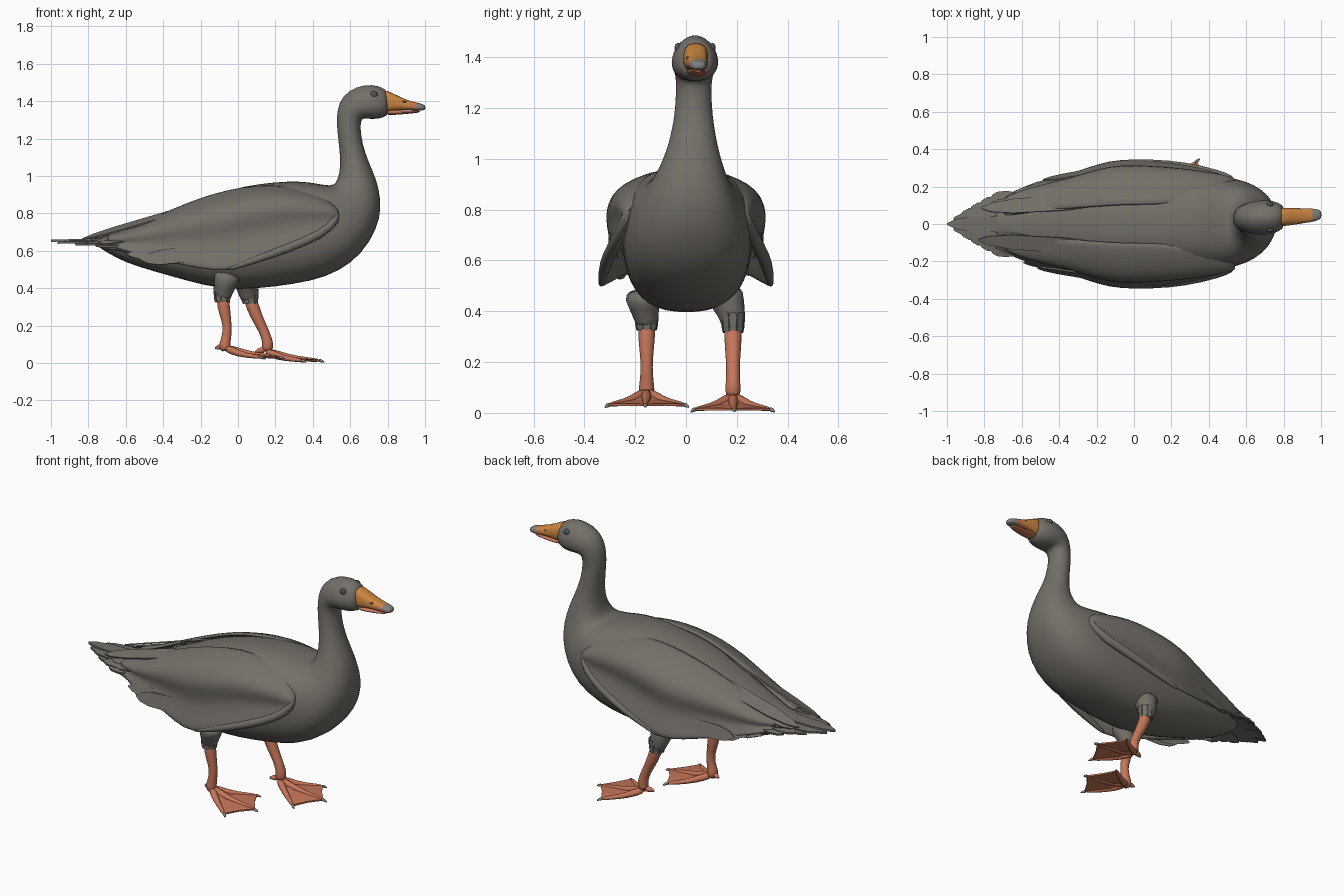
import bpy, bmesh, math, random
from mathutils import Vector

if "Cube" in bpy.data.objects:
    bpy.data.objects.remove(bpy.data.objects["Cube"])
random.seed(4)


def material(name, rgb):
    m = bpy.data.materials.new(name)
    m.diffuse_color = (*rgb, 1)
    m.use_nodes = True
    m.node_tree.nodes["Principled BSDF"].inputs["Base Color"].default_value = m.diffuse_color
    return m


GREY = material("feather grey", (0.172, 0.158, 0.138))
ORANGE = material("beak orange", (0.62, 0.24, 0.05))
PINK = material("leg pink orange", (0.56, 0.18, 0.10))
NAIL = material("nail grey", (0.22, 0.22, 0.21))
DARK = material("eye dark", (0.085, 0.09, 0.09))


def finish(name, bm, mats, smooth=True, subsurf=0, thick=0, rule=None):
    bmesh.ops.recalc_face_normals(bm, faces=bm.faces)
    for f in bm.faces:
        f.smooth = smooth
        if rule:
            f.material_index = rule(f.calc_center_median())
    me = bpy.data.meshes.new(name)
    bm.to_mesh(me)
    bm.free()
    for m in mats:
        me.materials.append(m)
    ob = bpy.data.objects.new(name, me)
    bpy.context.collection.objects.link(ob)
    if thick:
        mod = ob.modifiers.new("thickness", 'SOLIDIFY')
        mod.thickness, mod.offset = thick, 0
    if subsurf:
        mod = ob.modifiers.new("smooth", 'SUBSURF')
        mod.levels = mod.render_levels = subsurf
    return ob


def skin(bm, rings):
    """Join closed rings of points into a capped tube."""
    vs = [[bm.verts.new(p) for p in r] for r in rings]
    n = len(vs[0])
    for a, b in zip(vs, vs[1:]):
        for i in range(n):
            j = (i + 1) % n
            bm.faces.new((a[i], a[j], b[j], b[i]))
    bm.faces.new(vs[0])
    bm.faces.new(vs[-1])


def power(v, e):
    return math.copysign(abs(v) ** e, v)


def loft(name, stations, mats, n=20, rule=None, shape=lambda x, z, hw: (1, 0)):
    """Each station: upper x, z, lower x, z, half width, centre y.
    shape gives the squareness exponent and how much wider the underside is."""
    rings = []
    for xt, zt, xb, zb, hw, yc in stations:
        e, pear = shape(xt, zt, hw)
        ring = []
        for i in range(n):
            a = math.tau * i / n
            c, s = power(math.cos(a), e), power(math.sin(a), e)
            k = (1 + c) / 2
            ring.append((xb + (xt - xb) * k, yc + hw * s * (1 - pear * c), zb + (zt - zb) * k))
        rings.append(ring)
    bm = bmesh.new()
    skin(bm, rings)
    return finish(name, bm, mats, subsurf=1, rule=rule)


def tube(name, pts, mat, n=12):
    """Round tube along x, y, z, radius points."""
    P = [Vector(p[:3]) for p in pts]
    rings = []
    for i, p in enumerate(P):
        d = (P[min(i + 1, len(P) - 1)] - P[max(i - 1, 0)]).normalized()
        a = d.cross(Vector((0, 1, 0))).normalized()
        b = a.cross(d)
        rings.append([p + pts[i][3] * (a * math.cos(t) + b * math.sin(t))
                      for t in (math.tau * k / n for k in range(n))])
    bm = bmesh.new()
    skin(bm, rings)
    return finish(name, bm, [mat], subsurf=1)


def feather(bm, base, tip, width, normal):
    base, tip = Vector(base), Vector(tip)
    side = (tip - base).cross(Vector(normal)).normalized() * width / 2
    prev = None
    for t, w in ((0, .6), (.35, 1), (.75, .95), (.92, .6), (1, .08)):
        c = base.lerp(tip, t)
        cur = [bm.verts.new(c - side * w), bm.verts.new(c + side * w)]
        if prev:
            bm.faces.new((prev[0], prev[1], cur[1], cur[0]))
        prev = cur


def goose_shape(x, z, hw):
    if z > 1.33:
        return 1, .13               # head: jaw wider than crown
    return (.8 if hw > .2 else .88 if hw > .12 else 1), 0


# body, neck and head in one skin
loft("body_neck_head", [
    (-.76, .665, -.76, .63, .05, 0), (-.70, .68, -.70, .59, .09, 0),
    (-.60, .70, -.60, .535, .135, 0), (-.45, .76, -.45, .49, .18, 0),
    (-.25, .86, -.28, .44, .22, 0), (-.05, .93, -.08, .39, .24, 0),
    (.12, .962, .10, .395, .255, .005), (.27, .975, .30, .42, .258, .005),
    (.38, .97, .47, .455, .255, .005), (.45, .955, .615, .535, .24, .008),
    (.49, .95, .71, .65, .21, .01), (.515, .955, .762, .77, .172, .015),
    (.535, .985, .764, .88, .138, .02), (.545, 1.04, .742, .98, .11, .025),
    (.546, 1.10, .70, 1.07, .09, .028), (.538, 1.18, .665, 1.17, .074, .03),
    (.526, 1.28, .652, 1.27, .069, .03), (.53, 1.36, .662, 1.31, .073, .032),
    (.558, 1.43, .69, 1.306, .085, .034), (.63, 1.48, .73, 1.304, .094, .035),
    (.72, 1.492, .765, 1.308, .088, .036), (.775, 1.472, .79, 1.32, .07, .037),
    (.80, 1.455, .805, 1.33, .055, .038)], [GREY], 24, shape=goose_shape)

# beak: orange above, pink towards the tip, grey nail
loft("upper_beak", [
    (.775, 1.46, .775, 1.335, .05, .037), (.80, 1.457, .80, 1.34, .05, .038),
    (.84, 1.437, .84, 1.35, .047, .04), (.88, 1.417, .88, 1.353, .043, .042),
    (.92, 1.402, .92, 1.352, .039, .045), (.955, 1.393, .955, 1.35, .036, .047),
    (.985, 1.386, .985, 1.35, .03, .049), (1.003, 1.376, 1.003, 1.354, .018, .05)],
    [ORANGE, PINK, NAIL], 16,
    lambda c: 2 if c.x > .965 else 1 if c.x > .9 and c.z < 1.38 else 0,
    lambda x, z, hw: (.75, .05))
loft("lower_beak", [
    (.785, 1.36, .785, 1.322, .043, .038), (.86, 1.352, .86, 1.328, .038, .041),
    (.93, 1.35, .93, 1.334, .032, .045), (.975, 1.352, .975, 1.34, .02, .048)], [PINK], 12)


# eyes and nostrils
def ball(name, loc, scale, mat):
    bm = bmesh.new()
    bmesh.ops.create_uvsphere(bm, u_segments=16, v_segments=10, radius=1)
    for v in bm.verts:
        v.co = Vector((v.co.x * scale[0], v.co.y * scale[1], v.co.z * scale[2])) + Vector(loc)
    finish(name, bm, [mat])


# wing cross-section from the back to the lower edge, as fractions of width and height
SECTION = [(0, 0), (.27, .05), (.62, .14), (.82, .26), (.87, .38), (.82, .50),
           (.80, .62), (.86, .76), (.94, .89), (1, 1)]

for s, label in ((-1, "right"), (1, "left")):
    ball(label + "_eye", (.727, .036 + s * .068, 1.437), (.019, .013, .019), DARK)
    ball(label + "_nostril", (.885, .042 + s * .033, 1.397), (.016, .008, .006), DARK)

    # folded wing: creased sheet flaring away from the body
    wing = [(.54, .215, .80, .232, .76), (.50, .18, .86, .262, .70), (.40, .14, .91, .29, .655),
            (.25, .11, .945, .32, .60), (.10, .10, .95, .335, .545), (-.07, .10, .92, .345, .485),
            (-.20, .09, .88, .315, .505), (-.35, .08, .82, .26, .535), (-.50, .07, .75, .22, .57),
            (-.62, .05, .70, .185, .605), (-.70, .04, .68, .14, .63)]
    bm = bmesh.new()
    rows = [[bm.verts.new((x, s * (yt + (yb - yt) * u), zt + (zb - zt) * v)) for u, v in SECTION]
            for x, yt, zt, yb, zb in wing]
    for a, b in zip(rows, rows[1:]):
        for k in range(len(SECTION) - 1):
            bm.faces.new((a[k], a[k + 1], b[k + 1], b[k]))
    finish(label + "_wing", bm, [GREY], thick=.02, subsurf=1)
    tube(label + "_wing_leading_edge", [
        (.53, s * .225, .81, .012), (.525, s * .237, .765, .022), (.45, s * .265, .69, .026),
        (.27, s * .308, .615, .026), (.10, s * .325, .555, .022), (-.07, s * .336, .495, .01)], GREY)

    # long flight feathers running back from the wing
    bm = bmesh.new()
    for i in range(11):
        k = i / 10
        feather(bm, (-.12, s * (.30 - .17 * k), .60 + .27 * k),
                (-.50 - .32 * k + random.uniform(-.03, .03), s * (.235 - .15 * k),
                 .56 + .10 * k + random.uniform(-.01, .01)),
                .085, (0, s * (1 - .7 * k), .3 + .6 * k))
    finish(label + "_flight_feathers", bm, [GREY], smooth=False, thick=.008)

# tail fan
bm = bmesh.new()
for i in range(11):
    k = (i - 5) / 5
    feather(bm, (-.48, k * .10, .665 - .02 * abs(k)),
            (-1.0 + .24 * abs(k) ** 1.2, k * .15, .648 - .02 * abs(k) + .006 * (i % 2)),
            .085, (0, .25 * k, 1))
finish("tail_feathers", bm, [GREY], smooth=False, thick=.012)


# legs: feathered thigh, shank, webbed foot with claws
def leg(label, thigh, shank, ax, ay, az, s):
    tube(label + "_thigh", [(x, ay - y * s, z, r) for x, y, z, r in thigh], GREY)
    bm = bmesh.new()
    tx, ty, tz, _ = thigh[-1]
    for i in range(9):
        a = math.tau * i / 9
        o = Vector((math.cos(a), math.sin(a), 0))
        b = Vector((tx, ay - ty * s, tz + .07)) + o * .043
        feather(bm, b, b + Vector((0, 0, -.08)) - o * .006, .036, o)
    finish(label + "_thigh_tufts", bm, [GREY], smooth=False, thick=.006)
    tube(label + "_shank", [(x, ay, z, r) for x, z, r in shank], PINK)
    tips = [(.19, s * .15), (.295, s * .005), (.20, -s * .152)]
    heel = Vector((ax, ay, az + .066))
    ends = [Vector((ax + x, ay + y, az + .013)) for x, y in tips]
    knuckles = [heel.lerp(e, .4) - Vector((0, 0, .015)) for e in ends]
    for i, (e, m) in enumerate(zip(ends, knuckles)):
        tube(f"{label}_toe_{i + 1}", [(*heel, .028), (*m, .018), (*(m.lerp(e, .6)), .013), (*e, .010)], PINK, 8)
        d = (e - heel).normalized()
        tube(f"{label}_claw_{i + 1}", [(*(e - d * .01), .010), (*(e + d * .01), .009),
                                       (*(e + d * .025 - Vector((0, 0, .005))), .002)], NAIL, 8)
    bm = bmesh.new()
    h = bm.verts.new(heel)
    K = [bm.verts.new(p) for p in knuckles]
    E = [bm.verts.new(p) for p in ends]
    for i in (0, 1):
        m = bm.verts.new(((ends[i] + ends[i + 1]) / 2).lerp(heel, .03))
        bm.faces.new((h, K[i], K[i + 1]))
        bm.faces.new((K[i], E[i], m))
        bm.faces.new((K[i], m, K[i + 1]))
        bm.faces.new((K[i + 1], m, E[i + 1]))
    finish(label + "_web", bm, [PINK], smooth=False, thick=.009)
    tube(label + "_hind_toe", [(ax, ay, az + .07, .022), (ax - .035, ay - s * .01, az + .068, .015),
                               (ax - .055, ay - s * .015, az + .06, .004)], PINK, 8)


leg("right_leg",
    [(-.05, -.02, .49, .085), (-.07, -.01, .42, .062), (-.08, 0, .37, .05), (-.083, 0, .335, .042)],
    [(-.082, .37, .036), (-.078, .30, .035), (-.062, .23, .027), (-.056, .18, .024),
     (-.065, .12, .028), (-.075, .09, .034), (-.06, .065, .026)], -.07, -.155, .018, -1)
leg("left_leg",
    [(.04, .04, .49, .085), (.045, .015, .42, .064), (.055, 0, .37, .052), (.065, 0, .325, .044)],
    [(.06, .36, .036), (.078, .30, .036), (.108, .23, .031), (.135, .18, .027),
     (.158, .12, .029), (.16, .085, .033), (.15, .06, .024)], .145, .185, 0, 1)
